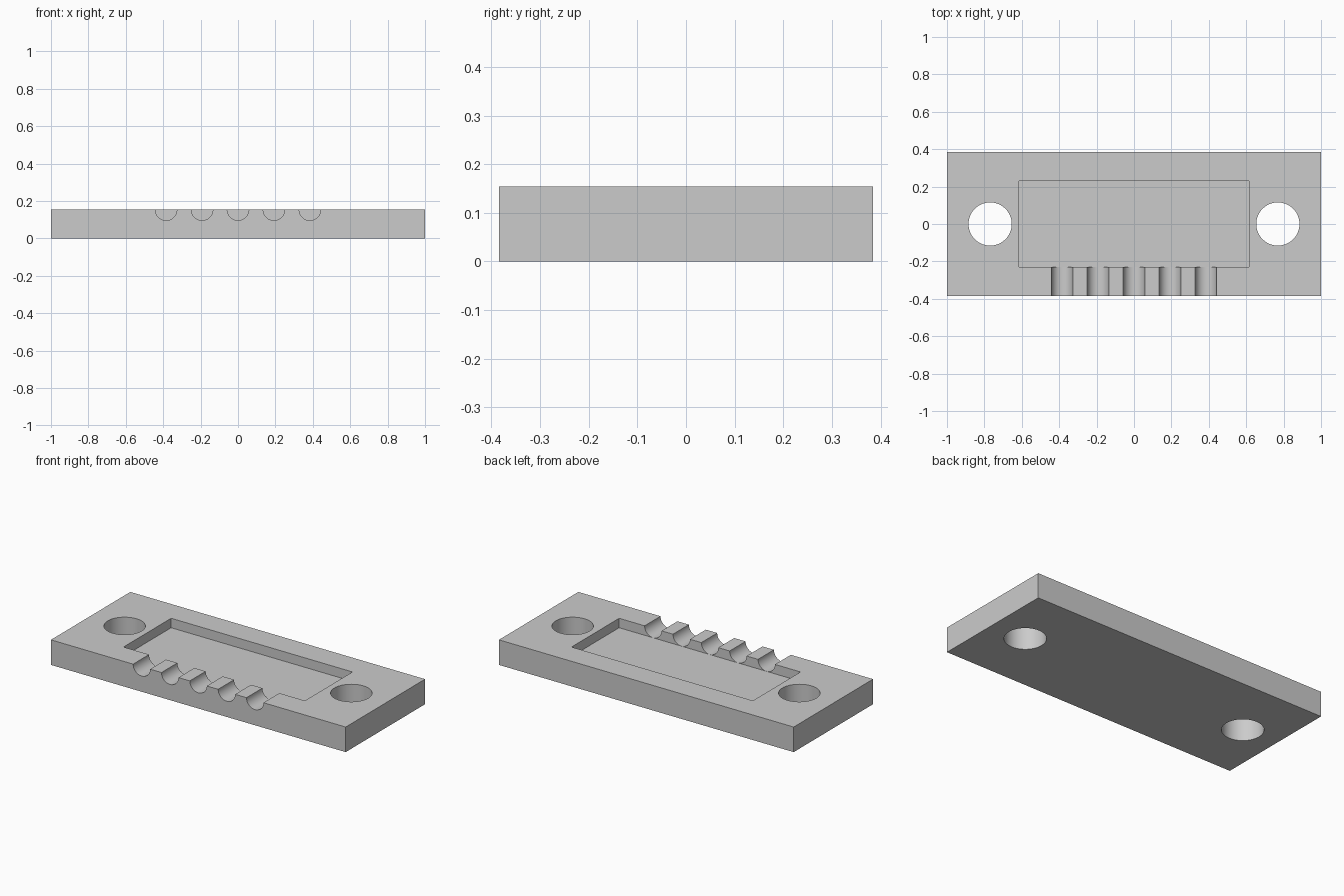
import bpy
import math

if "Cube" in bpy.data.objects:
    bpy.data.objects.remove(bpy.data.objects["Cube"], do_unlink=True)

MM = 2 / 52                      # plate is 52 x 20 x 4 before scaling
LENGTH, DEPTH, HEIGHT = 52 * MM, 20 * MM, 4 * MM
GROOVE_R = 1.5 * MM
POCKET_DEPTH = GROOVE_R + 0.0003

grey = bpy.data.materials.new("plain grey")
grey.use_nodes = True
grey.diffuse_color = (0.6, 0.6, 0.6, 1)
grey.node_tree.nodes["Principled BSDF"].inputs["Base Color"].default_value = (0.6, 0.6, 0.6, 1)


def box(name, size, centre):
    bpy.ops.mesh.primitive_cube_add(size=1, location=centre)
    obj = bpy.context.object
    obj.name = name
    obj.scale = size
    bpy.ops.object.transform_apply(location=True, rotation=True, scale=True)
    return obj


def cylinder(name, radius, length, centre, rotation=(0, 0, 0)):
    bpy.ops.mesh.primitive_cylinder_add(vertices=64, radius=radius, depth=length,
                                        location=centre, rotation=rotation)
    obj = bpy.context.object
    obj.name = name
    bpy.ops.object.transform_apply(location=True, rotation=True, scale=True)
    return obj


def cut(target, cutter):
    mod = target.modifiers.new(cutter.name, "BOOLEAN")
    mod.operation = "DIFFERENCE"
    mod.solver = "EXACT"
    mod.object = cutter
    bpy.ops.object.select_all(action="DESELECT")
    target.select_set(True)
    bpy.context.view_layer.objects.active = target
    bpy.ops.object.modifier_apply(modifier=mod.name)
    bpy.data.objects.remove(cutter, do_unlink=True)


# Base plate
plate = box("mounting_plate", (LENGTH, DEPTH, HEIGHT), (0, 0, HEIGHT / 2))
plate.data.materials.append(grey)

# Shallow rectangular pocket in the top
cut(plate, box("pocket_cutter", (32 * MM, 12 * MM, 2 * POCKET_DEPTH), (0, 0, HEIGHT)))

# Screw holes at both ends
for side in (-1, 1):
    cut(plate, cylinder("screw_hole_cutter", 3 * MM, 3 * HEIGHT, (side * 20 * MM, 0, HEIGHT / 2)))

# Five half-round wire grooves from the front edge into the pocket
for i in range(-2, 3):
    cut(plate, cylinder("wire_groove_cutter", GROOVE_R, 7 * MM, (i * 5 * MM, -8.5 * MM, HEIGHT),
                        (math.pi / 2, 0, 0)))

bpy.ops.object.select_all(action="DESELECT")
plate.select_set(True)
bpy.context.view_layer.objects.active = plate
bpy.ops.object.shade_smooth_by_angle(angle=math.radians(30))
